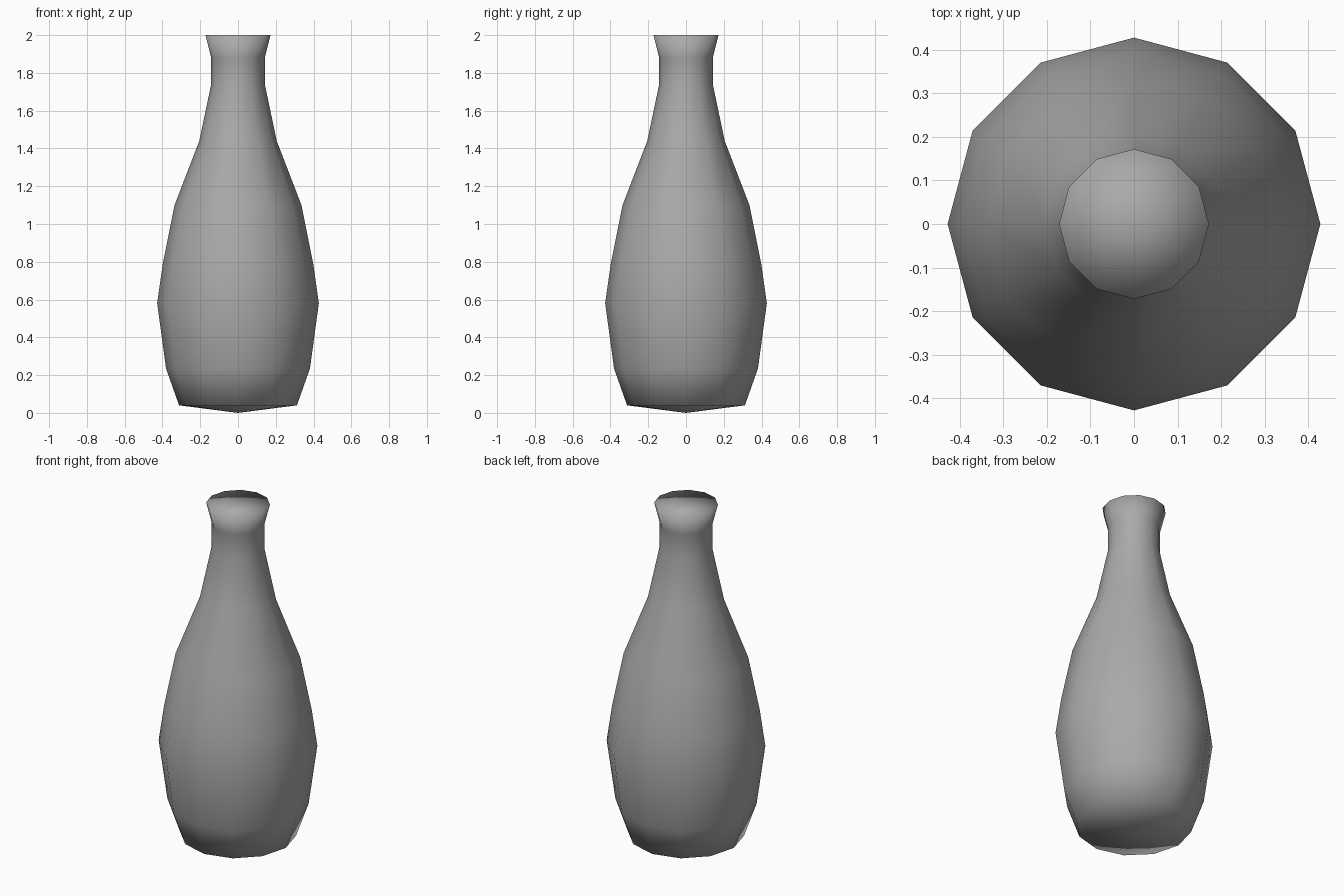
import bpy
import bmesh
import math

cube = bpy.data.objects.get("Cube")
if cube:
    bpy.data.objects.remove(cube, do_unlink=True)

SIDES = 12

# Half profile (radius, height) from the base centre to the closed mouth
PROFILE = [
    (0, 0), (0.312, 0.04), (0.381, 0.235), (0.428, 0.58),
    (0.398, 0.79), (0.336, 1.1), (0.205, 1.44),
    (0.142, 1.74), (0.142, 1.88), (0.172, 2), (0, 2),
]


def make_material(name, colour):
    mat = bpy.data.materials.new(name)
    mat.use_nodes = True
    mat.diffuse_color = colour
    mat.node_tree.nodes["Principled BSDF"].inputs["Base Color"].default_value = colour
    return mat


def lathe(name, profile, sides, mat):
    """Spin a profile around z and close it at both poles."""
    bm = bmesh.new()
    verts = [bm.verts.new((r, 0, z)) for r, z in profile]
    edges = [bm.edges.new(pair) for pair in zip(verts, verts[1:])]
    bmesh.ops.spin(bm, geom=verts + edges, cent=(0, 0, 0), axis=(0, 0, 1),
                   angle=math.tau, steps=sides, use_duplicate=False)
    bmesh.ops.remove_doubles(bm, verts=bm.verts[:], dist=0.001)
    bmesh.ops.recalc_face_normals(bm, faces=bm.faces[:])
    for face in bm.faces:
        face.smooth = True
    mesh = bpy.data.meshes.new(name)
    bm.to_mesh(mesh)
    bm.free()
    mesh.materials.append(mat)
    obj = bpy.data.objects.new(name, mesh)
    bpy.context.collection.objects.link(obj)
    return obj


# Bottle body, neck and lip in one smooth surface
lathe("bottle", PROFILE, SIDES, make_material("grey", (0.4, 0.4, 0.4, 1)))
